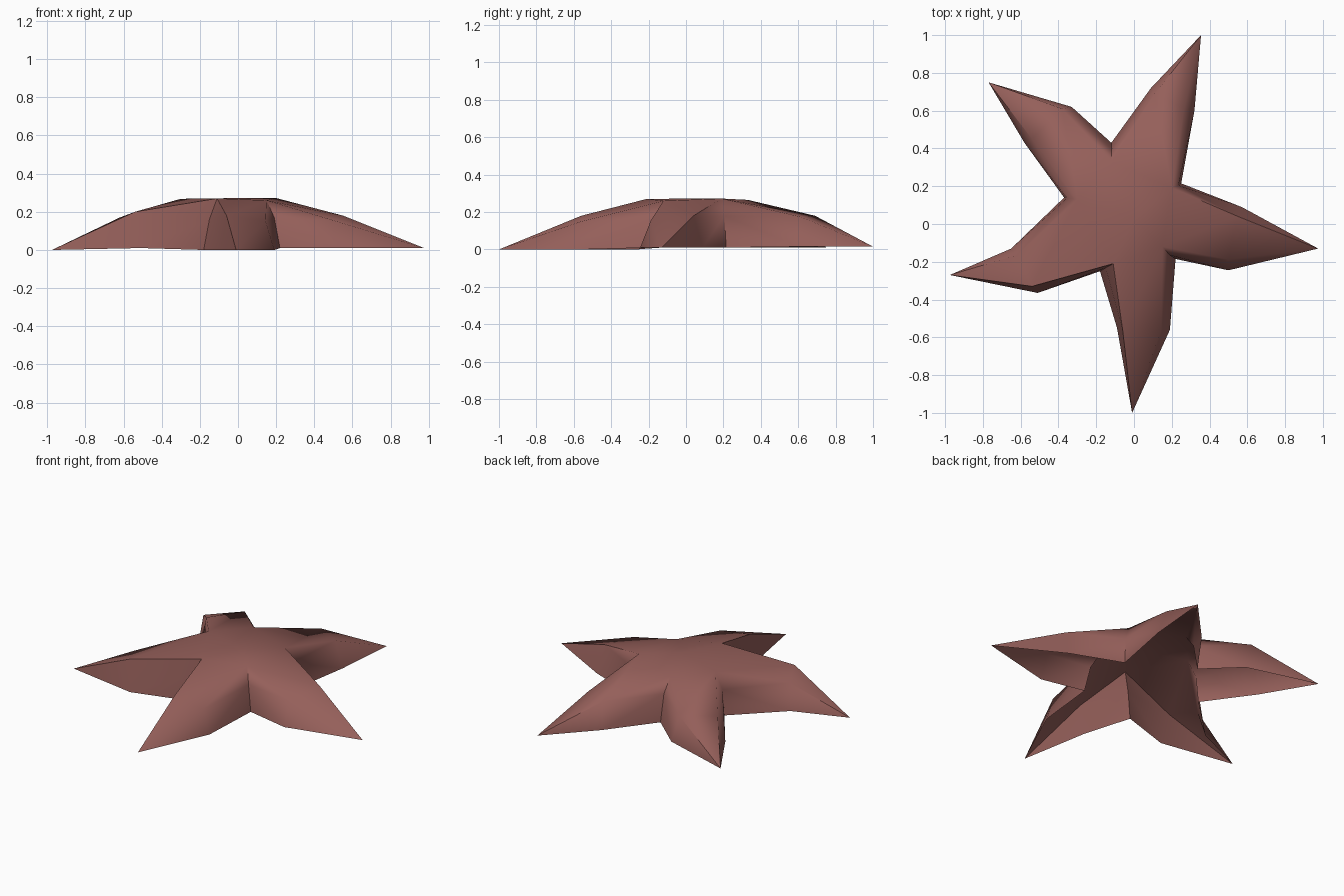
import bpy, bmesh, math

cube = bpy.data.objects.get("Cube")
if cube:
    bpy.data.objects.remove(cube, do_unlink=True)

# Single flat skin colour
skin = bpy.data.materials.new("dusty_red_skin")
skin.use_nodes = True
colour = (0.30, 0.115, 0.102, 1)
skin.diffuse_color = colour
bsdf = skin.node_tree.nodes["Principled BSDF"]
bsdf.inputs["Base Color"].default_value = colour
bsdf.inputs["Roughness"].default_value = 0.8

# Notches between arms, counter-clockwise: ground, shoulder, hub rim
notches = [
    ((-.18, -.25, 0), (-.15, -.232, .16), (-.11, -.21, .27)),
    ((.22, -.185, .01), (.19, -.165, .17), (.15, -.12, .26)),
    ((.25, .215, .01), (.235, .205, .18), (.20, .19, .272)),
    ((-.12, .43, .01), (-.12, .395, .18), (-.12, .33, .265)),
    ((-.37, .14, .01), (-.355, .137, .17), (-.30, .13, .268)),
]
# Arms: tip, high ridge and its foot, low ridge and its foot,
# and whether the high ridge is on the later (counter-clockwise) side
arms = [
    ((-.01, -1, 0), (-.06, -.56, .18), (-.09, -.55, 0),
     (.145, -.56, .15), (.19, -.56, 0), False),
    ((.975, -.13, .01), (.55, .04, .18), (.57, .09, .01),
     (.50, -.188, .155), (.50, -.245, .01), True),
    ((.355, 1, .015), (.11, .69, .18), (.09, .72, .015),
     (.265, .61, .175), (.32, .60, .015), True),
    ((-.77, .75, .01), (-.38, .61, .19), (-.33, .62, .015),
     (-.54, .45, .17), (-.58, .43, .01), False),
    ((-.975, -.27, 0), (-.54, -.33, .20), (-.51, -.365, .01),
     (-.62, -.165, .17), (-.65, -.13, .01), True),
]

bm = bmesh.new()


def face(*verts):
    f = bm.faces.new(verts)
    f.normal_update()
    if f.normal.z < 0:
        f.normal_flip()


def side_wall(notch, ridge, foot, tip):
    ground, shoulder, hub = notch
    face(ground, shoulder, foot)
    face(shoulder, ridge, foot)
    face(shoulder, hub, ridge)
    face(ridge, foot, tip)


rim = [[bm.verts.new(p) for p in notch] for notch in notches]
centre = bm.verts.new((0, .03, .272))

# Open-bottomed shell: hub wedge, arm top, both side walls and tip
for i, (*points, later) in enumerate(arms):
    near, far = rim[i], rim[(i + 1) % len(arms)]
    if later:
        near, far = far, near
    tip, high, high_foot, low, low_foot = [bm.verts.new(p) for p in points]
    face(centre, near[2], far[2])
    face(near[2], high, far[2])
    face(high, low, far[2])
    face(high, low, tip)
    side_wall(near, high, high_foot, tip)
    side_wall(far, low, low_foot, tip)

mesh = bpy.data.meshes.new("starfish_body")
bm.to_mesh(mesh)
bm.free()
mesh.materials.append(skin)
body = bpy.data.objects.new("starfish_body", mesh)
bpy.context.collection.objects.link(body)

bpy.ops.object.select_all(action="DESELECT")
body.select_set(True)
bpy.context.view_layer.objects.active = body
bpy.ops.object.shade_smooth_by_angle(angle=math.radians(65))
